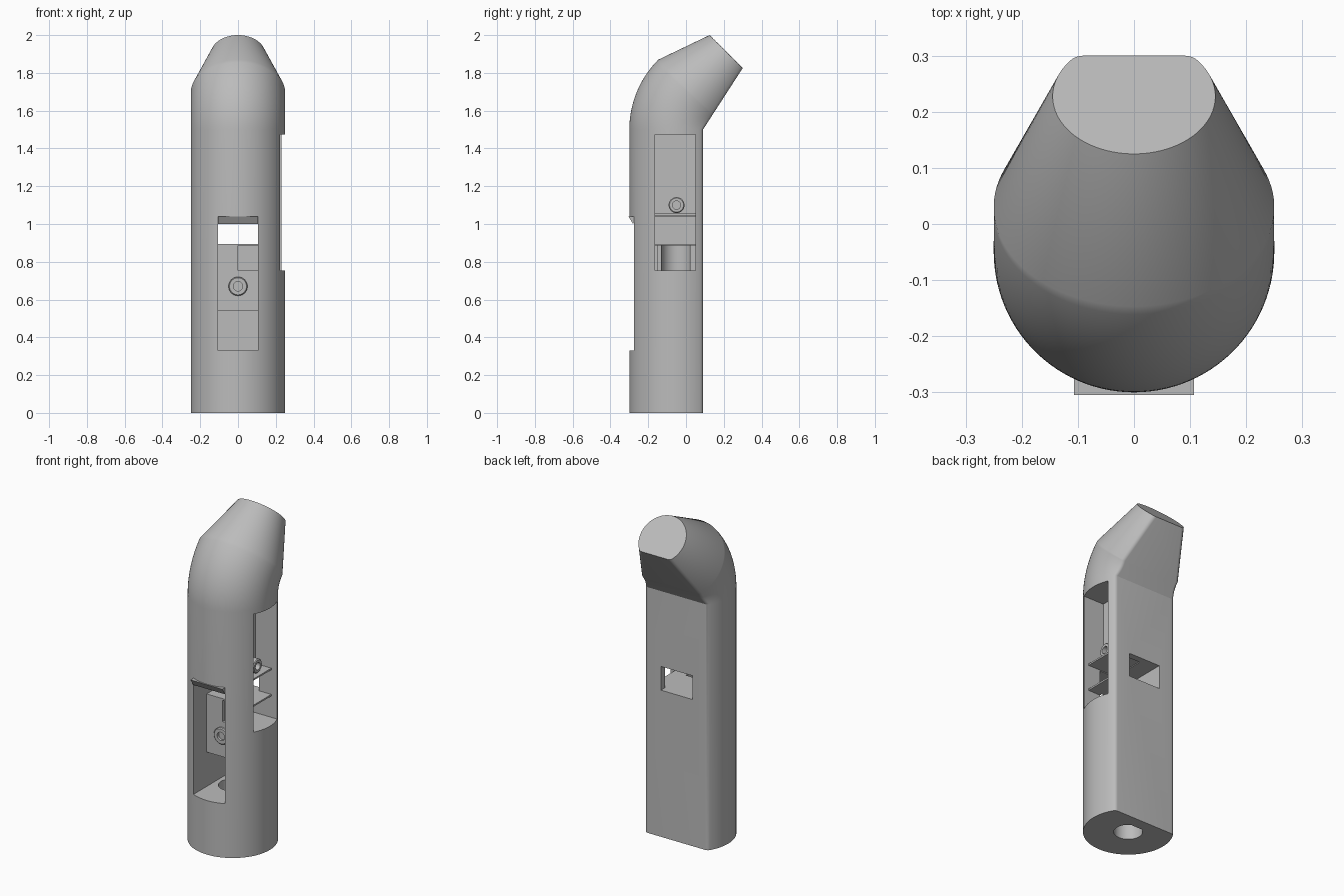
import bpy, bmesh
from math import sin, cos, pi, atan2, sqrt, radians

old = bpy.data.objects.get("Cube")
if old:
    bpy.data.objects.remove(old)

grey = bpy.data.materials.new("mid_grey")
grey.use_nodes = True
colour = (0.5, 0.5, 0.5, 1)
grey.diffuse_color = colour
grey.node_tree.nodes["Principled BSDF"].inputs["Base Color"].default_value = colour


def make(name, bm):
    bmesh.ops.recalc_face_normals(bm, faces=bm.faces)
    mesh = bpy.data.meshes.new(name)
    bm.to_mesh(mesh)
    bm.free()
    mesh.materials.append(grey)
    obj = bpy.data.objects.new(name, mesh)
    bpy.context.collection.objects.link(obj)
    return obj


def section(r, d, f):
    """Circle of radius r with a flat at v = d and corner fillets f."""
    u, v = sqrt((r - f) ** 2 - (d - f) ** 2), d - f
    a = atan2(v, u)
    half = [(u + f * cos(t), v + f * sin(t))
            for t in (pi / 2 + (a - pi / 2) * i / 6 for i in range(6))]
    arc = [(r * cos(t), r * sin(t))
           for t in (a - (pi + 2 * a) * i / 72 for i in range(73))]
    return half + arc + [(-x, y) for x, y in reversed(half)]


def loft(name, stations):
    """Each station: outline, centre y, centre z, tilt."""
    bm = bmesh.new()
    rings = [[bm.verts.new((u, cy + v * cos(t), cz - v * sin(t))) for u, v in pts]
             for pts, cy, cz, t in stations]
    n = len(rings[0])
    for a, b in zip(rings, rings[1:]):
        for i in range(n):
            j = (i + 1) % n
            bm.faces.new((a[i], a[j], b[j], b[i]))
    bm.faces.new(rings[0])
    bm.faces.new(rings[-1])
    return make(name, bm)


def box(name, lo, hi):
    bm = bmesh.new()
    bmesh.ops.create_cube(bm, size=1)
    for v in bm.verts:
        v.co = [(l + h) / 2 + c * (h - l) for c, l, h in zip(v.co, lo, hi)]
    return make(name, bm)


def boss(name, outer, inner, length, location, rotation):
    """Hollow round boss along its local z."""
    bm = bmesh.new()
    profile = [(inner, 0), (outer, 0), (outer, length - 0.005),
               (outer - 0.005, length), (inner, length)]
    n = 40
    rings = [[bm.verts.new((r * cos(2 * pi * i / n), r * sin(2 * pi * i / n), z))
              for i in range(n)] for r, z in profile]
    for a, b in zip(rings, rings[1:] + rings[:1]):
        for i in range(n):
            j = (i + 1) % n
            bm.faces.new((a[i], a[j], b[j], b[i]))
    obj = make(name, bm)
    obj.location, obj.rotation_euler = location, rotation
    return obj


def smooth(obj):
    bpy.ops.object.select_all(action='DESELECT')
    obj.select_set(True)
    bpy.context.view_layer.objects.active = obj
    bpy.ops.object.shade_smooth_by_angle(angle=radians(25))


# Body: straight grip, curved neck, tapered tip
stations = [(section(0.25, 0.14, 0.025), -0.05, 0, 0)]
steps = 20
for i in range(steps + 1):
    t = pi / 4 * i / steps
    flat = 0.273 - 0.133 / (cos(t) + 0.646 * sin(t))
    stations.append((section(0.25, flat, 0.025),
                     0.223 - 0.273 * cos(t), 1.5 + 0.273 * sin(t), t))
stations.append((section(0.145, 0.1025, 0.03), 0.2275, 1.8975, pi / 4))
body = loft("body", stations)

# Cutters: front pocket, through window, side pocket, lengthwise bore
W = 0.107
F, B = -0.165, 0.05
bore = section(0.08, 0.07, 0.01)
cutters = [
    box("front_pocket_cutter", (-W, -0.4, 0.33), (W, -0.15, 1.04)),
    box("lower_chamber_cutter", (-W, -0.35, 0.33), (W, B, 0.54)),
    box("window_cutter", (-W, -0.36, 0.895), (W, 0.2, 1.04)),
    box("side_upper_cutter", (0.083, F, 1.055), (0.4, B, 1.475)),
    box("side_middle_cutter", (0, F, 0.895), (0.41, B, 1.045)),
    box("side_lower_cutter", (0, F, 0.755), (0.42, B, 0.885)),
    box("side_face_cutter", (0.19, F, 0.755), (0.43, B, 1.475)),
    loft("bore_cutter", [(bore, -0.05, -0.1, 0), (bore, -0.05, 0.885, 0)]),
]
bpy.context.view_layer.objects.active = body
for c in cutters:
    c.hide_render = True
    mod = body.modifiers.new(c.name, 'BOOLEAN')
    mod.operation, mod.solver, mod.object = 'DIFFERENCE', 'EXACT', c
    bpy.ops.object.modifier_apply(modifier=mod.name)
    bpy.data.objects.remove(c)
smooth(body)

# Wedge lip over the front pocket
bm = bmesh.new()
ends = [[bm.verts.new((x, y, z)) for y, z in
         ((-0.305, 1.04), (-0.28, 1.0), (-0.26, 1.04))] for x in (-W, W)]
for i in range(3):
    j = (i + 1) % 3
    bm.faces.new((ends[0][i], ends[0][j], ends[1][j], ends[1][i]))
for e in ends:
    bm.faces.new(e)
make("pocket_lip", bm)

# Screw bosses on the front block and the side panel
smooth(boss("front_boss", 0.05, 0.025, 0.026, (0, -0.14, 0.67), (pi / 2, 0, 0)))
smooth(boss("side_boss", 0.042, 0.022, 0.1, (0.07, -0.05, 1.1), (0, pi / 2, 0)))
